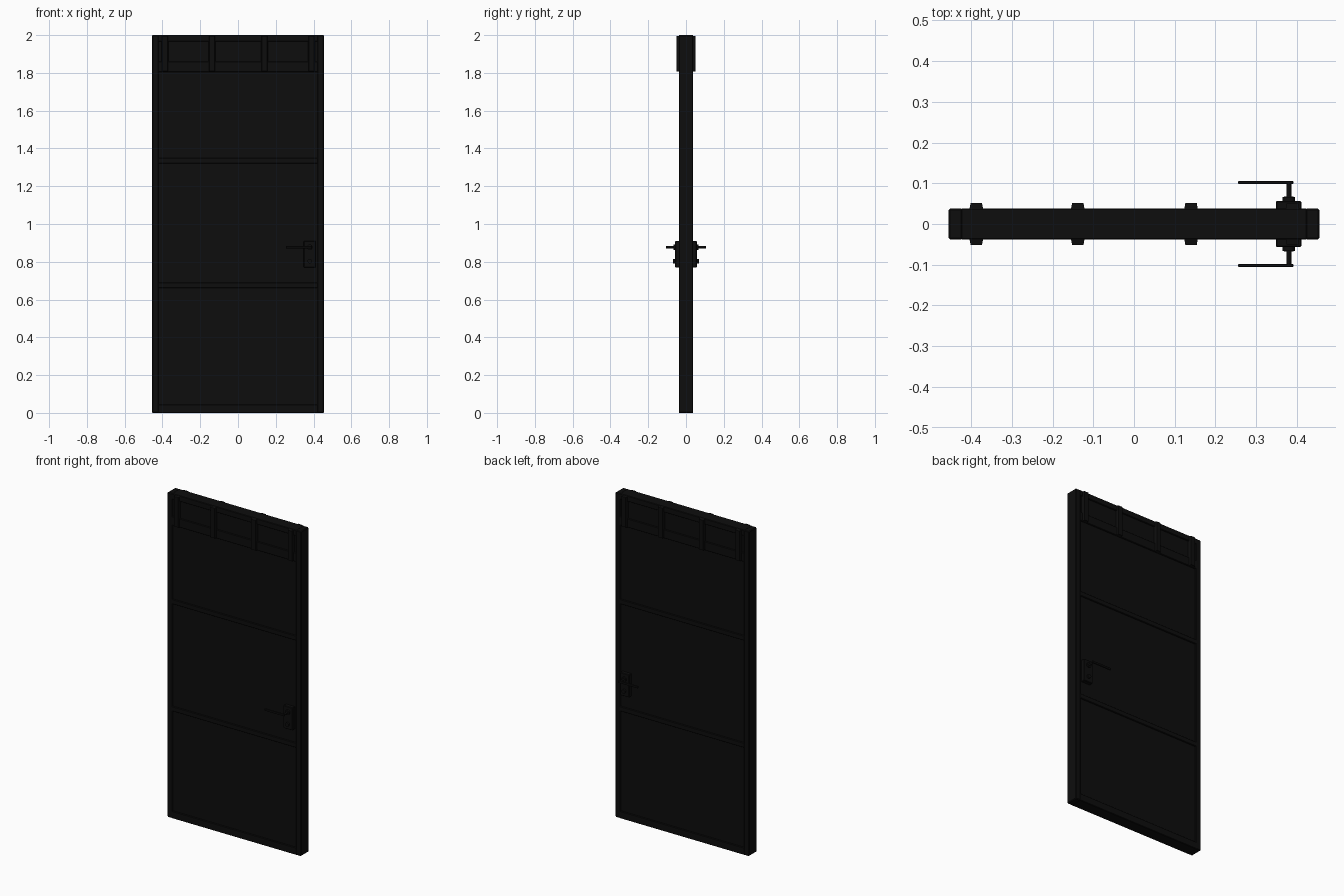
import bpy
import bmesh
from math import radians

if "Cube" in bpy.data.objects:
    bpy.data.objects.remove(bpy.data.objects["Cube"], do_unlink=True)


def make_material(name, value):
    mat = bpy.data.materials.new(name)
    mat.use_nodes = True
    colour = (value, value, value, 1)
    mat.diffuse_color = colour
    mat.node_tree.nodes["Principled BSDF"].inputs["Base Color"].default_value = colour
    return mat


BLACK = make_material("near black paint", 0.004)
SIDES = {"front": -1, "back": 1}


def box(name, x, y, z, bevel=0.0, taper=None):
    """Box from (min, max) ranges; taper shrinks the face on that y side."""
    bm = bmesh.new()
    bmesh.ops.create_cube(bm, size=1)
    for v in bm.verts:
        for i, (lo, hi) in enumerate((x, y, z)):
            v.co[i] = lo + (v.co[i] + 0.5) * (hi - lo)
    if taper:
        side, inset = taper
        outer = max(v.co.y * side for v in bm.verts)
        cx, cz = sum(x) / 2, sum(z) / 2
        for v in bm.verts:
            if abs(v.co.y * side - outer) < 1e-6:
                v.co.x += inset if v.co.x < cx else -inset
                v.co.z += inset if v.co.z < cz else -inset
    if bevel:
        bmesh.ops.bevel(bm, geom=bm.edges[:], offset=bevel, segments=1,
                        affect='EDGES', profile=0.5)
    return finish(name, bm)


def finish(name, bm):
    bmesh.ops.recalc_face_normals(bm, faces=bm.faces[:])
    mesh = bpy.data.meshes.new(name)
    bm.to_mesh(mesh)
    bm.free()
    mesh.materials.append(BLACK)
    obj = bpy.data.objects.new(name, mesh)
    bpy.context.collection.objects.link(obj)
    return obj


def rod(name, x, z, radius, y0, y1):
    """Round bar running along y."""
    bpy.ops.mesh.primitive_cylinder_add(
        vertices=24, radius=radius, depth=abs(y1 - y0),
        location=(x, (y0 + y1) / 2, z), rotation=(radians(90), 0, 0))
    obj = bpy.context.object
    obj.name = name
    obj.data.materials.append(BLACK)
    bpy.ops.object.shade_smooth_by_angle(angle=radians(40))


def span(side, near, far):
    return tuple(sorted((side * near, side * far)))


HALF_W, HALF_D, INNER = 0.455, 0.038, 0.42

# Recessed panels and the frame around them
box("door_panel", (-INNER - 0.01, INNER + 0.01), (-0.031, 0.031), (0.01, 1.99))
box("right_stile", (-HALF_W, -INNER), (-HALF_D, HALF_D), (0, 2), 0.004)
box("left_stile", (INNER, HALF_W), (-HALF_D, HALF_D), (0, 2), 0.004)
rails = {"bottom_rail": (0, 0.045), "lower_rail": (0.66, 0.69),
         "upper_rail": (1.32, 1.35), "header_rail": (1.805, 1.86),
         "top_rail": (1.965, 2)}
for name, z in rails.items():
    box(name, (-INNER - 0.005, INNER + 0.005), (-HALF_D, HALF_D), z, 0.003)

for label, side in SIDES.items():
    # Raised upright straps across the header
    for i, x in enumerate((-0.387, -0.138, 0.14, 0.389)):
        box(f"{label}_strap_{i + 1}", (x - 0.018, x + 0.018),
            span(side, 0.03, 0.051), (1.805, 1.998), taper=(side, 0.004))

    # Lock plate, key cylinder and lever handle
    box(f"{label}_lock_plate", (0.348, 0.411), span(side, 0.03, 0.057),
        (0.77, 0.91), 0.003)
    rod(f"{label}_lever_collar", 0.38, 0.877, 0.015, side * 0.05, side * 0.066)
    rod(f"{label}_key_cylinder", 0.38, 0.803, 0.012, side * 0.05, side * 0.068)
    rod(f"{label}_lever_spindle", 0.38, 0.877, 0.006, side * 0.06, side * 0.102)
    box(f"{label}_lever", (0.255, 0.391), span(side, 0.098, 0.106),
        (0.870, 0.884), 0.002)
